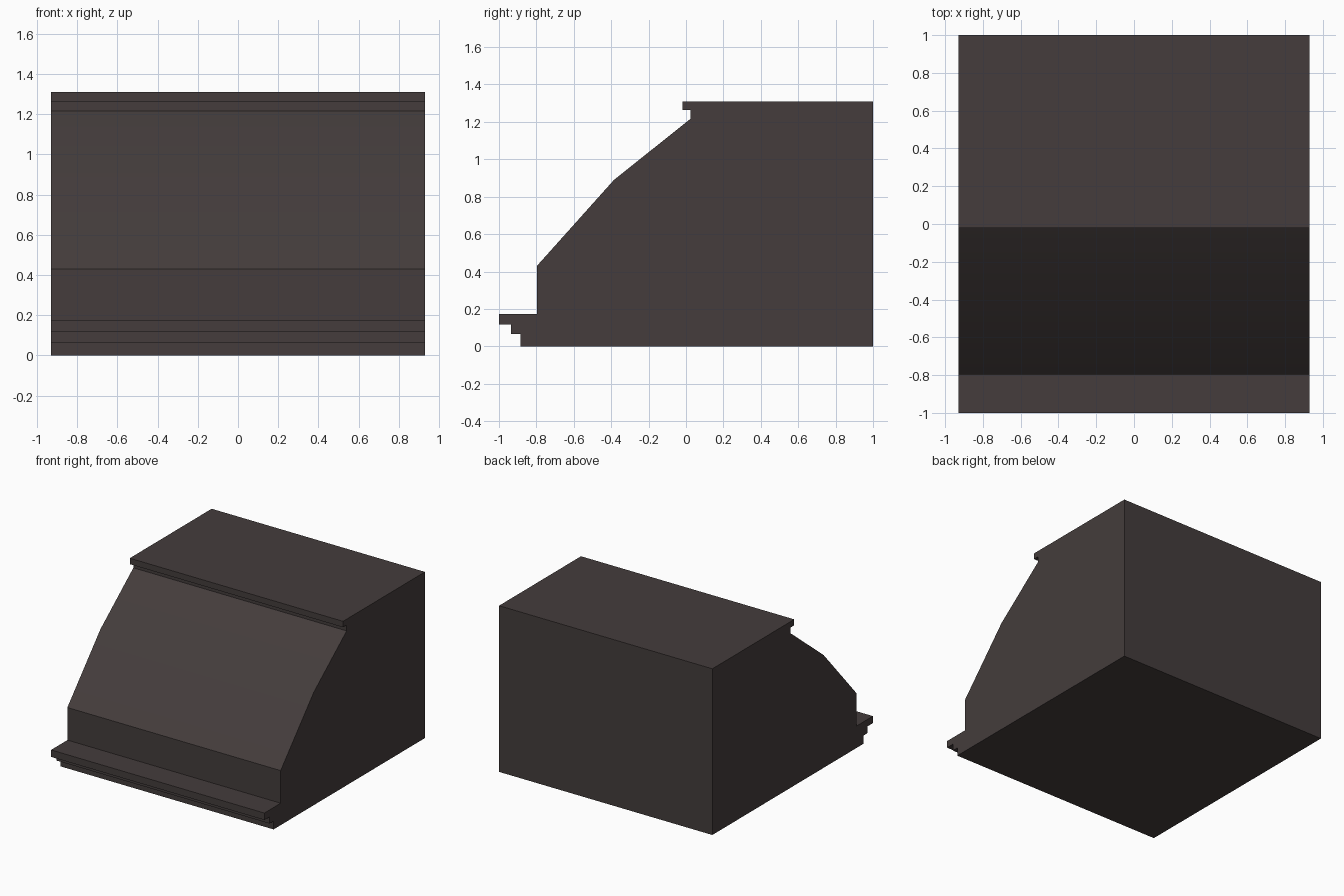
import bpy, bmesh, math

if "Cube" in bpy.data.objects:
    bpy.data.objects.remove(bpy.data.objects["Cube"])

HALF_WIDTH = 0.93

# Side profile (y, z): stepped base ledge, upright, two-pitch slope, top lip
PROFILE = [
    (1.0, 0.0), (1.0, 1.31),
    (-0.02, 1.31), (-0.02, 1.263), (0.025, 1.263), (0.025, 1.217),
    (-0.385, 0.89), (-0.797, 0.43), (-0.797, 0.173),
    (-1.0, 0.173), (-1.0, 0.118), (-0.935, 0.118), (-0.935, 0.065),
    (-0.885, 0.065), (-0.885, 0.0),
]

material = bpy.data.materials.new("dark brown grey")
material.diffuse_color = (0.058, 0.046, 0.045, 1.0)
material.use_nodes = True
material.node_tree.nodes["Principled BSDF"].inputs["Base Color"].default_value = material.diffuse_color

# Extrude the profile across the full width
bm = bmesh.new()
side = bm.faces.new([bm.verts.new((-HALF_WIDTH, y, z)) for y, z in PROFILE])
result = bmesh.ops.extrude_face_region(bm, geom=[side], use_keep_orig=True)
moved = [g for g in result["geom"] if isinstance(g, bmesh.types.BMVert)]
bmesh.ops.translate(bm, verts=moved, vec=(2 * HALF_WIDTH, 0, 0))
bmesh.ops.recalc_face_normals(bm, faces=bm.faces)

mesh = bpy.data.meshes.new("sloped_block")
bm.to_mesh(mesh)
bm.free()
mesh.materials.append(material)
block = bpy.data.objects.new("sloped_block", mesh)
bpy.context.collection.objects.link(block)

# The two slope faces blend softly; every other edge stays sharp
bpy.context.view_layer.objects.active = block
block.select_set(True)
bpy.ops.object.shade_smooth_by_angle(angle=math.radians(30))
